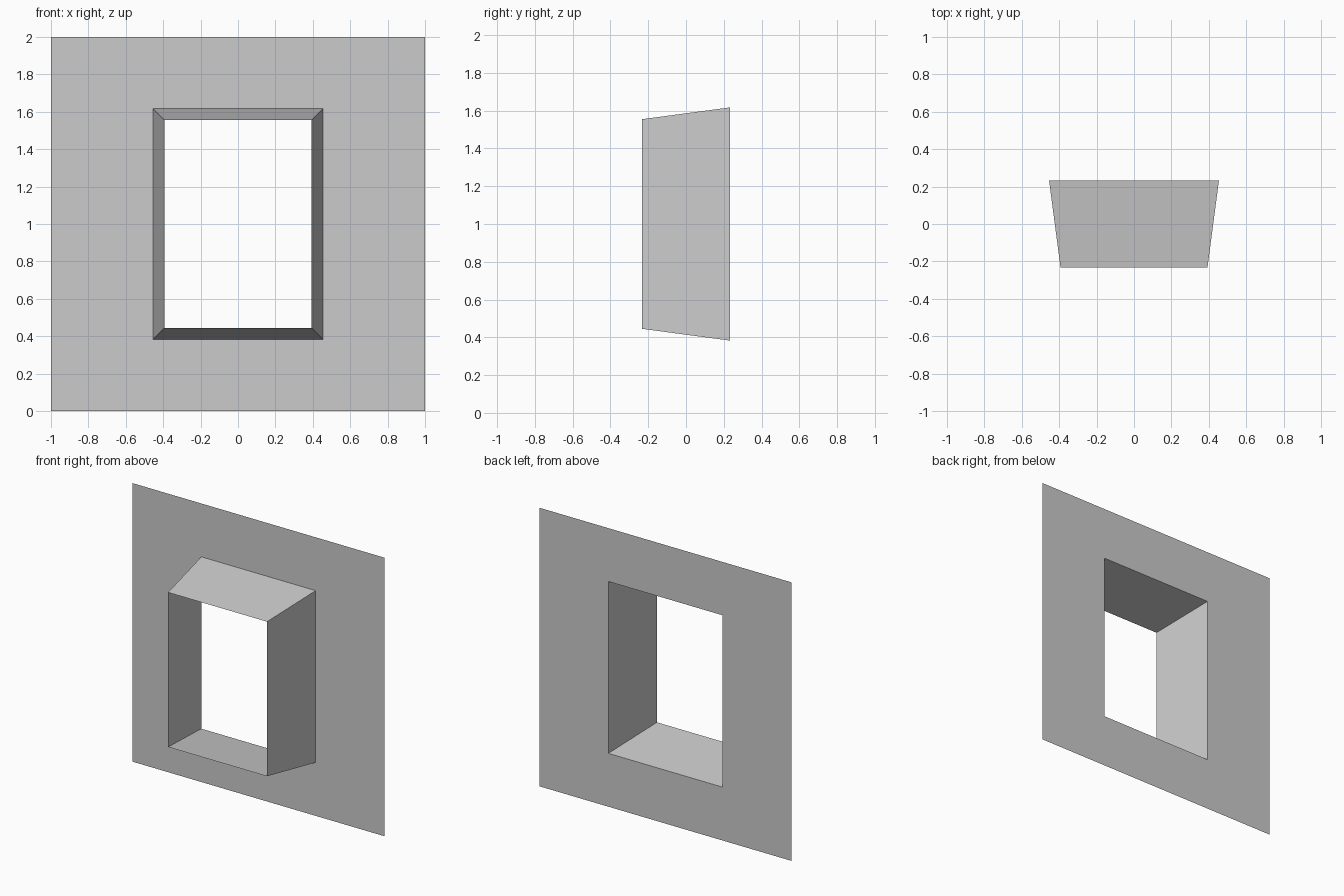
import bpy, bmesh

if "Cube" in bpy.data.objects:
    bpy.data.objects.remove(bpy.data.objects["Cube"])

CENTRE_Z = 1.0

grey = bpy.data.materials.new("plain grey")
grey.diffuse_color = (0.6, 0.6, 0.6, 1)
grey.use_nodes = True
grey.node_tree.nodes["Principled BSDF"].inputs["Base Color"].default_value = grey.diffuse_color


def rectangle(bm, half_x, half_z, y):
    """Upright rectangle of vertices centred on the panel."""
    return [bm.verts.new((sx * half_x, y, CENTRE_Z + sz * half_z))
            for sx, sz in ((-1, -1), (1, -1), (1, 1), (-1, 1))]


def band(name, outer, inner):
    """Four flat faces joining two rectangles, facing outwards/forwards."""
    bm = bmesh.new()
    a, b = rectangle(bm, *outer), rectangle(bm, *inner)
    for i in range(4):
        j = (i + 1) % 4
        bm.faces.new((a[i], a[j], b[j], b[i]))
    mesh = bpy.data.meshes.new(name)
    bm.to_mesh(mesh)
    bm.free()
    mesh.materials.append(grey)
    obj = bpy.data.objects.new(name, mesh)
    bpy.context.collection.objects.link(obj)
    return obj


# Half width, half height and depth position of each rectangle
panel_edge = (1.0, 1.0, 0.232)
back_opening = (0.454, 0.617, 0.232)
front_opening = (0.393, 0.555, -0.232)

# Flat wall sheet with a rectangular hole
band("wall_panel", panel_edge, back_opening)
# Open tapered surround projecting forwards from the hole
band("window_surround", back_opening, front_opening)
